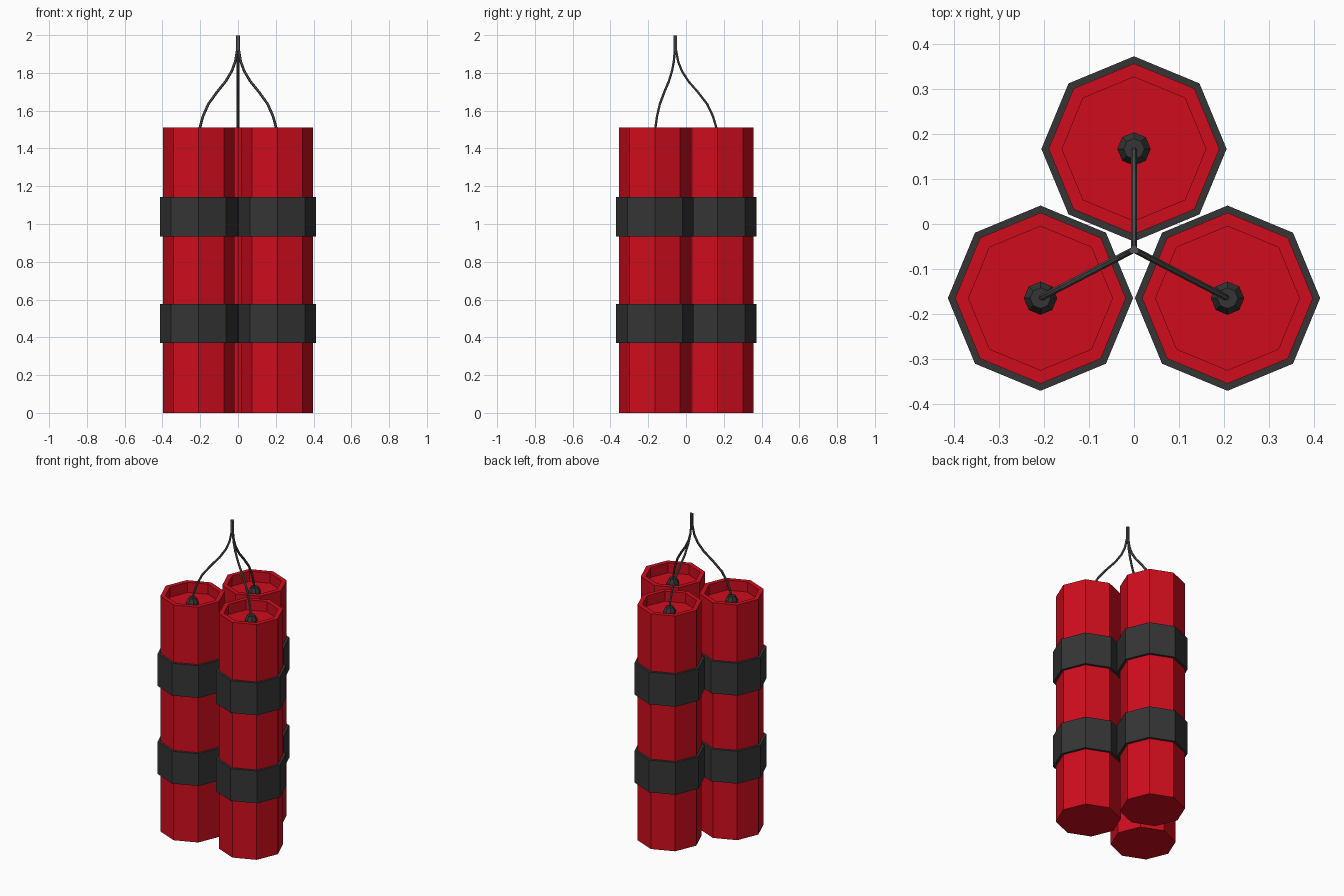
import bpy, bmesh
from math import cos, sin, pi

if "Cube" in bpy.data.objects:
    bpy.data.objects.remove(bpy.data.objects["Cube"])


def material(name, color):
    m = bpy.data.materials.new(name)
    m.diffuse_color = (*color, 1)
    m.use_nodes = True
    m.node_tree.nodes["Principled BSDF"].inputs["Base Color"].default_value = m.diffuse_color
    return m


RED = material("red_paper", (0.62, 0.004, 0.012))
BLACK = material("black_tape", (0.035, 0.035, 0.035))
GREY = material("fuse_cord", (0.09, 0.09, 0.09))


def lathe(name, profile, center, mat, closed=False, sides=8):
    """Flat-faced turned part from a (radius, z) profile; ends are capped unless closed."""
    bm = bmesh.new()
    rings = [[bm.verts.new((r * cos(2 * pi * i / sides), r * sin(2 * pi * i / sides), z))
              for i in range(sides)] for r, z in profile]
    pairs = list(zip(rings, rings[1:]))
    if closed:
        pairs.append((rings[-1], rings[0]))
    else:
        bm.faces.new(rings[0])
        bm.faces.new(rings[-1])
    for a, b in pairs:
        for i in range(sides):
            j = (i + 1) % sides
            bm.faces.new((a[i], a[j], b[j], b[i]))
    bmesh.ops.recalc_face_normals(bm, faces=bm.faces)
    mesh = bpy.data.meshes.new(name)
    bm.to_mesh(mesh)
    bm.free()
    mesh.materials.append(mat)
    ob = bpy.data.objects.new(name, mesh)
    ob.location = (*center, 0)
    bpy.context.collection.objects.link(ob)
    return ob


def fuse(name, start, end):
    """Cord rising from a stick and bending in to the shared tip."""
    # (fraction of the way to the tip, height)
    path = [(0, 1.46), (0.03, 1.51), (0.11, 1.57), (0.25, 1.635), (0.48, 1.70),
            (0.70, 1.755), (0.86, 1.81), (0.95, 1.86), (1, 1.92), (1, 1.997)]
    cu = bpy.data.curves.new(name, 'CURVE')
    cu.dimensions = '3D'
    cu.bevel_depth = 0.007
    cu.bevel_resolution = 1
    cu.use_fill_caps = True
    sp = cu.splines.new('POLY')
    sp.points.add(len(path) - 1)
    for p, (t, z) in zip(sp.points, path):
        p.co = (start[0] + (end[0] - start[0]) * t,
                start[1] + (end[1] - start[1]) * t, z, 1)
    sp.use_smooth = False
    cu.materials.append(GREY)
    bpy.context.collection.objects.link(bpy.data.objects.new(name, cu))


sticks = {"back": (0, 0.167), "left": (-0.208, -0.165), "right": (0.208, -0.165)}
tip = (0, -0.057)

for side, c in sticks.items():
    # Octagonal stick with a recessed top
    lathe(f"stick_{side}", [(0.19, 0), (0.19, 1.51), (0.16, 1.51), (0.16, 1.445)], c, RED)
    # Tapered plug holding the fuse
    lathe(f"fuse_plug_{side}", [(0.037, 1.44), (0.037, 1.46), (0.023, 1.485)], c, BLACK)
    # Two tape bands
    for label, z0, z1 in (("lower", 0.37, 0.577), ("upper", 0.935, 1.142)):
        lathe(f"{label}_band_{side}",
              [(0.188, z0), (0.206, z0), (0.206, z1), (0.188, z1)], c, BLACK, closed=True)
    # Fuse ends sit side by side at the tip
    end = tuple(t + (a - t) * 0.02 for t, a in zip(tip, c))
    fuse(f"fuse_{side}", c, end)
